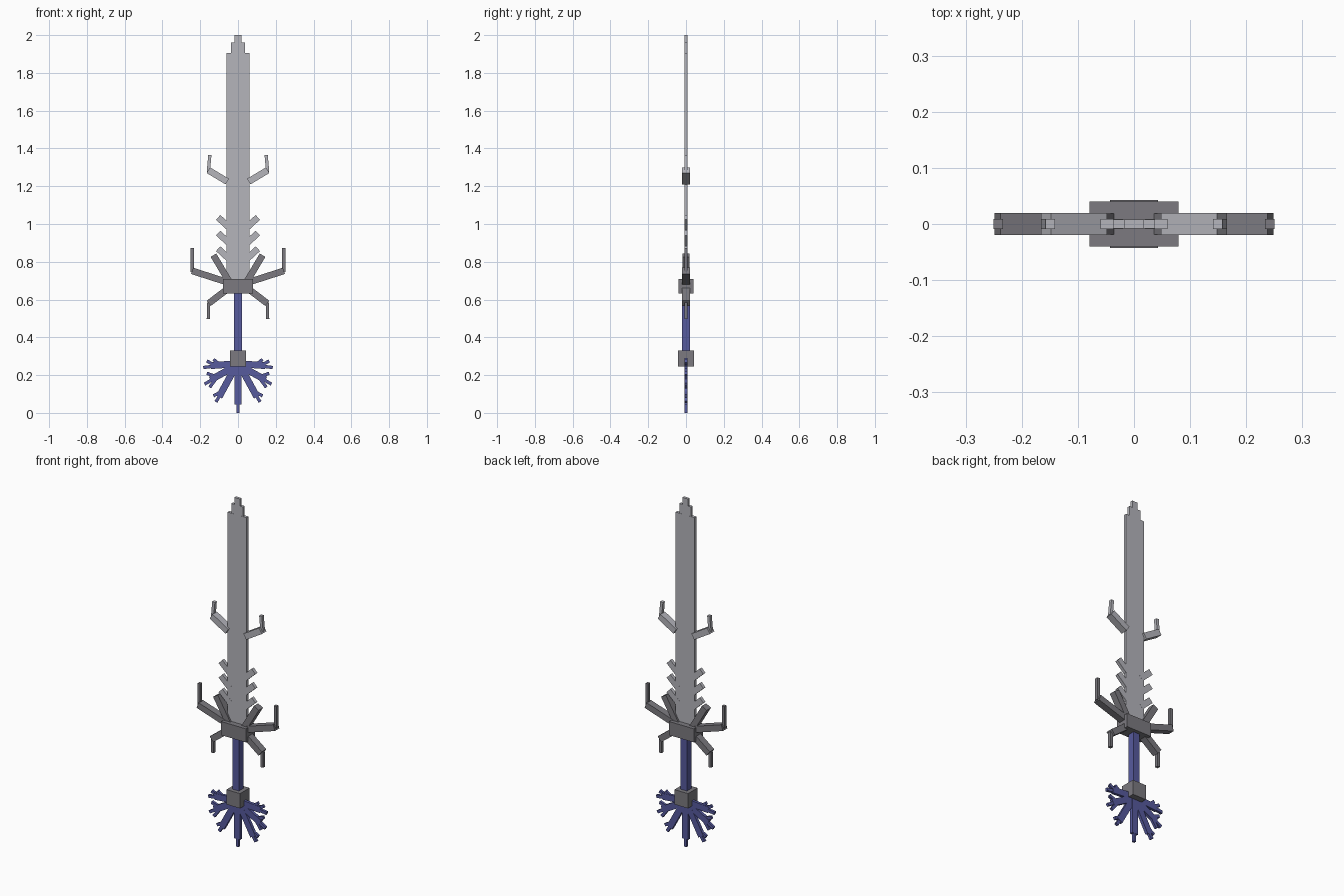
import bpy
import math


def material(name, rgb):
    m = bpy.data.materials.new(name)
    m.diffuse_color = (*rgb, 1.0)
    return m


PALE = material("pale_steel", (0.46, 0.46, 0.50))
DARK = material("dark_steel", (0.20, 0.195, 0.215))
BLUE = material("indigo", (0.095, 0.103, 0.34))


def bar(name, a, b, width, depth, mat):
    """Square-ended bar lying in the XZ plane from point a to point b."""
    dx, dz = b[0] - a[0], b[1] - a[1]
    bpy.ops.mesh.primitive_cube_add(
        size=1, location=((a[0] + b[0]) / 2, 0, (a[1] + b[1]) / 2),
        rotation=(0, math.atan2(dx, dz), 0))
    ob = bpy.context.object
    ob.name = name
    ob.scale = (width, depth, math.hypot(dx, dz))
    ob.data.materials.append(mat)
    return ob


def pair(name, a, b, width, depth, mat):
    """The same bar on the right and the left."""
    for side, s in (("right", 1), ("left", -1)):
        bar(f"{name}_{side}", (s * a[0], a[1]), (s * b[0], b[1]), width, depth, mat)


# Blade: core, stepped tip and raised edges
bar("blade_core", (0, 0.65), (0, 1.96), 0.074, 0.016, PALE)
bar("blade_tip", (0, 1.95), (0, 2.0), 0.036, 0.0155, PALE)
pair("blade_edge", (0.04, 0.65), (0.04, 1.905), 0.04, 0.018, PALE)

# Hooked prongs partway up the blade
pair("blade_prong", (0.057, 1.225), (0.157, 1.285), 0.035, 0.04, PALE)
pair("blade_prong_hook", (0.157, 1.275), (0.149, 1.365), 0.017, 0.018, PALE)

# Barbs near the base of the blade
for i in range(3):
    z = 1.035 - 0.083 * i
    pair(f"barb_{i + 1}", (0.04, z - 0.06), (0.105, z), 0.034, 0.0185, PALE)

# Guard block with its arms and hooks
bar("guard", (0, 0.632), (0, 0.71), 0.158, 0.08, DARK)
pair("guard_long_arm", (0.05, 0.69), (0.243, 0.752), 0.035, 0.04, DARK)
pair("guard_long_hook", (0.242, 0.745), (0.242, 0.872), 0.017, 0.018, DARK)
pair("guard_inner_arm", (0.05, 0.70), (0.13, 0.835), 0.035, 0.038, DARK)
pair("guard_lower_arm", (0.05, 0.66), (0.155, 0.58), 0.035, 0.04, DARK)
pair("guard_lower_hook", (0.156, 0.585), (0.157, 0.498), 0.017, 0.018, DARK)

# Grip and pommel block
bar("grip", (0, 0.32), (0, 0.64), 0.04, 0.04, BLUE)
bar("pommel", (0, 0.245), (0, 0.33), 0.086, 0.086, DARK)

# Fan of strands below the pommel, each with small twigs
bar("tassel_middle", (0, 0.26), (0, 0.045), 0.038, 0.018, BLUE)
bar("tassel_middle_tip", (0, 0.06), (0, 0), 0.016, 0.016, BLUE)
strands = [
    ((0.01, 0.25), (0.10, 0.085), [((0.085, 0.11), (0.117, 0.058)),
                                   ((0.075, 0.12), (0.13, 0.09))]),
    ((0.01, 0.25), (0.145, 0.175), [((0.13, 0.18), (0.177, 0.152)),
                                    ((0.11, 0.19), (0.165, 0.21)),
                                    ((0.11, 0.19), (0.15, 0.135))]),
    ((0.01, 0.26), (0.145, 0.25), [((0.13, 0.247), (0.184, 0.24)),
                                   ((0.095, 0.255), (0.13, 0.283)),
                                   ((0.12, 0.25), (0.165, 0.275))]),
]
for i, (a, b, twigs) in enumerate(strands, 1):
    pair(f"tassel_strand_{i}", a, b, 0.036, 0.018 - 0.0005 * i, BLUE)
    for j, (c, d) in enumerate(twigs, 1):
        pair(f"tassel_twig_{i}_{j}", c, d, 0.017, 0.015 - 0.0004 * j, BLUE)
